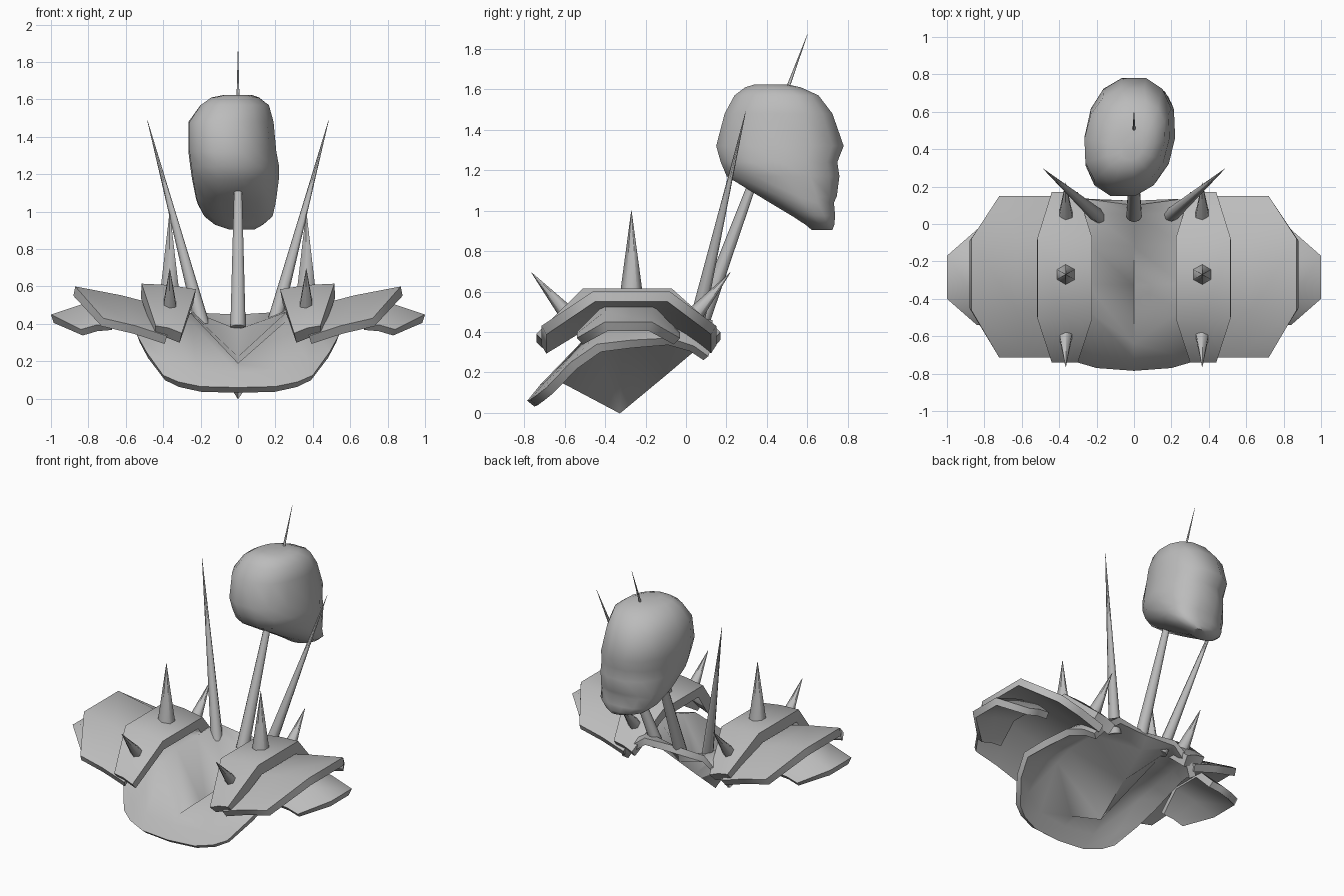
import bpy, bmesh, math
from mathutils import Vector

if "Cube" in bpy.data.objects:
    bpy.data.objects.remove(bpy.data.objects["Cube"])

steel = bpy.data.materials.new("grey_metal")
steel.diffuse_color = (0.5, 0.5, 0.5, 1)
steel.use_nodes = True
steel.node_tree.nodes["Principled BSDF"].inputs["Base Color"].default_value = steel.diffuse_color


def finish(name, bm, thick=0, angle=35, even=True):
    bmesh.ops.recalc_face_normals(bm, faces=bm.faces)
    if thick and sum(f.normal.z for f in bm.faces) < 0:
        bmesh.ops.reverse_faces(bm, faces=bm.faces)
    me = bpy.data.meshes.new(name)
    bm.to_mesh(me)
    bm.free()
    ob = bpy.data.objects.new(name, me)
    bpy.context.collection.objects.link(ob)
    me.materials.append(steel)
    bpy.ops.object.select_all(action='DESELECT')
    ob.select_set(True)
    bpy.context.view_layer.objects.active = ob
    if thick:
        mod = ob.modifiers.new("thickness", 'SOLIDIFY')
        mod.thickness = thick
        mod.offset = -1
        mod.use_even_offset = even
        bpy.ops.object.modifier_apply(modifier=mod.name)
    bpy.ops.object.shade_smooth_by_angle(angle=math.radians(angle))
    return ob


def sheet(name, rows, thick, angle=35, even=True):
    """Skin a grid of points and give it thickness."""
    bm = bmesh.new()
    vs = [[bm.verts.new(p) for p in r] for r in rows]
    for a, b in zip(vs, vs[1:]):
        for i in range(len(a) - 1):
            bm.faces.new((a[i], a[i + 1], b[i + 1], b[i]))
    return finish(name, bm, thick, angle, even)


def spike(name, base, tip, radius, sides=8):
    base, tip = Vector(base), Vector(tip)
    d = tip - base
    bm = bmesh.new()
    bmesh.ops.create_cone(bm, cap_ends=True, segments=sides, radius1=radius,
                          radius2=0.001, depth=d.length)
    rot = d.to_track_quat('Z', 'Y')
    for v in bm.verts:
        v.co = rot @ v.co + (base + tip) / 2
    return finish(name, bm, angle=62)


# Shoulder plates: rows of (y, inner x, outer x, inner z, outer z)
plates = {
    "inner_shoulder_plate": (0.075, [
        (-0.74, .30, .44, .35, .39), (-0.51, .225, .515, .585, .615),
        (-0.07, .225, .515, .585, .615), (0.17, .30, .44, .36, .40)]),
    "middle_shoulder_plate": (0.05, [
        (-0.715, .38, .72, .335, .43), (-0.46, .38, .87, .49, .60),
        (-0.08, .38, .87, .49, .60), (0.15, .38, .72, .335, .43)]),
    "outer_shoulder_plate": (0.045, [
        (-0.54, .68, .84, .40, .37), (-0.40, .68, 1.0, .54, .45),
        (-0.17, .68, 1.0, .54, .45), (-0.03, .68, .84, .40, .37)]),
}
for side, s in (("right", 1), ("left", -1)):
    for name, (thick, rows) in plates.items():
        pts = []
        for y, xi, xo, zi, zo in rows:
            # slight crown across the middle of each plate
            pts.append([(s * xi, y, zi),
                        (s * (xi + xo) / 2, y, (zi + zo) / 2 + .008),
                        (s * xo, y, zo)])
        sheet(f"{side}_{name}", pts, thick, 60)
    # Plate spikes and tall rear spikes
    spike(f"{side}_top_spike", (s * .365, -.27, .56), (s * .365, -.27, 1.0), .06, 6)
    spike(f"{side}_front_spike", (s * .365, -.57, .47), (s * .365, -.765, .695), .045, 6)
    spike(f"{side}_back_spike", (s * .365, .03, .47), (s * .365, .22, .695), .045, 6)
    spike(f"{side}_tall_spike", (s * .19, .04, .39), (s * .485, .295, 1.49), .04)

# Central pole passing through the skull
spike("skull_pole", (0, .05, .38), (0, .60, 1.87), .043, 10)

# Chest plate with a V-shaped neck hollow: half rows from the centre outwards
half = [
    [(0, .10, .45), (.23, .13, .46), (.36, .14, .36), (.42, .11, .28)],
    [(0, .05, .37), (.24, .06, .465), (.38, .06, .41), (.45, .04, .33)],
    [(0, -.12, .225), (.25, -.10, .46), (.41, -.08, .43), (.49, -.08, .37)],
    [(0, -.33, .042), (.25, -.32, .455), (.43, -.30, .42), (.52, -.27, .36)],
    [(0, -.64, .19), (.25, -.46, .41), (.41, -.46, .37), (.54, -.44, .34)],
    [(0, -.72, .14), (.22, -.70, .15), (.38, -.64, .20), (.49, -.57, .25)],
    [(0, -.785, .06), (.20, -.77, .065), (.32, -.735, .09), (.40, -.69, .125)],
]
sheet("chest_plate", [[(-x, y, z) for x, y, z in reversed(r[1:])] + r for r in half],
      .045, 75, False)

# Skull: rings of (z, back y, front y, left x, right x), jaw tapering forward
rings = [
    (1.625, .34, .50, -.06, .06), (1.61, .29, .57, -.14, .11),
    (1.57, .235, .66, -.20, .165),
    (1.48, .185, .73, -.265, .19), (1.32, .142, .787, -.265, .205),
    (1.24, .165, .755, -.255, .22), (1.17, .195, .765, -.245, .218),
    (1.07, .36, .75, -.225, .205), (1.04, .41, .735, -.215, .20),
    (.975, .52, .74, -.18, .185), (.93, .59, .735, -.12, .13),
    (.905, .62, .725, -.04, .08),
]
bm = bmesh.new()
n = 14
loops = []
for z, yb, yf, xl, xr in rings:
    loop = []
    for i in range(n):
        t = 2 * math.pi * i / n
        c, k = math.cos(t), math.sin(t)
        sx = math.copysign(abs(c) ** .85, c)
        sy = math.copysign(abs(k) ** .9, k)
        # the face is turned slightly to one side
        x = (xl + xr) / 2 + sx * (xr - xl) / 2 + .03 * sy
        loop.append(bm.verts.new((x, (yb + yf) / 2 + sy * (yf - yb) / 2, z)))
    loops.append(loop)
for a, b in zip(loops, loops[1:]):
    for i in range(n):
        j = (i + 1) % n
        bm.faces.new((a[i], a[j], b[j], b[i]))
bm.faces.new(loops[0])
bm.faces.new(loops[-1])
finish("skull", bm, angle=60)
